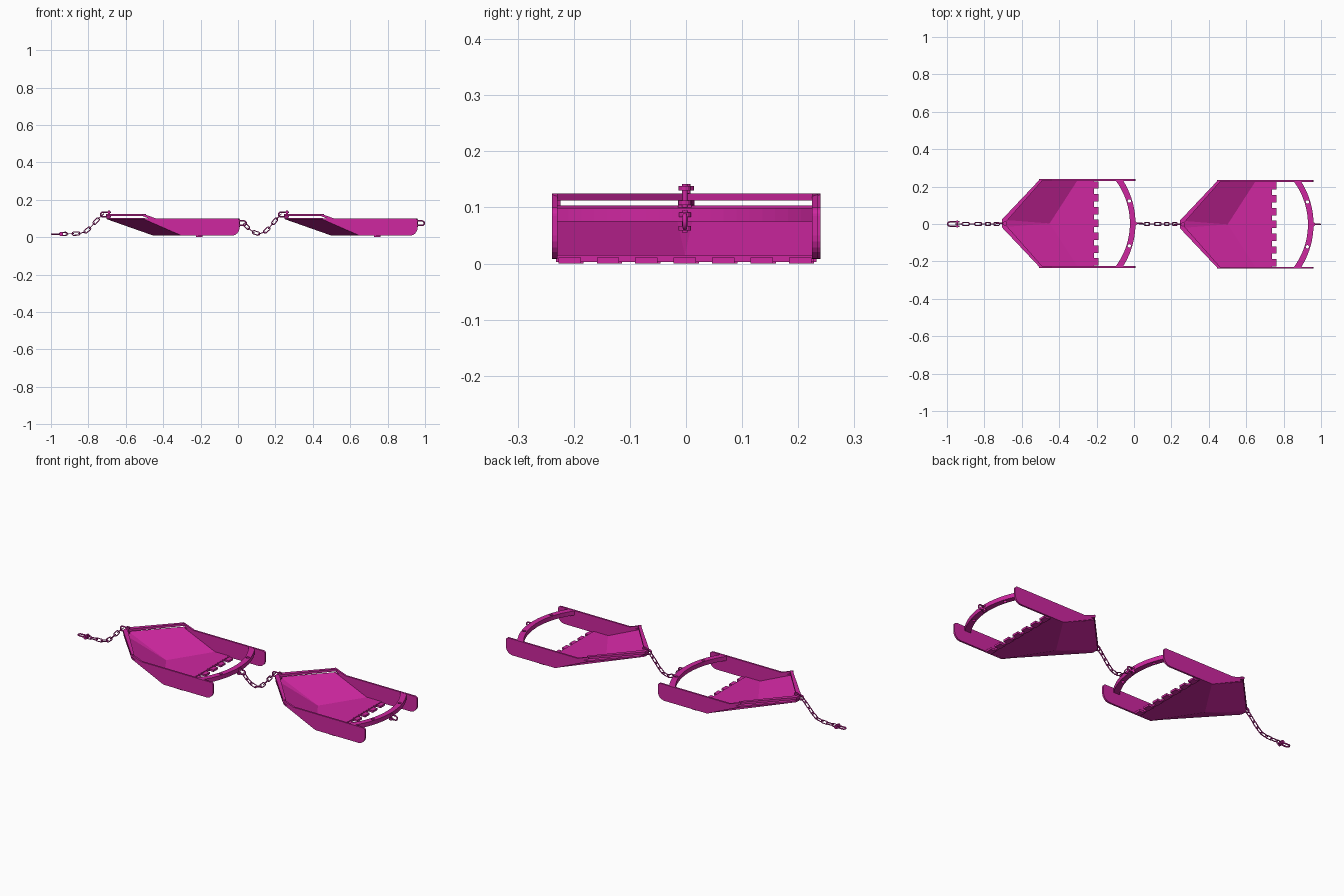
import bpy, bmesh, math
from mathutils import Vector, Matrix

if "Cube" in bpy.data.objects:
    bpy.data.objects.remove(bpy.data.objects["Cube"])

mat = bpy.data.materials.new("magenta")
mat.diffuse_color = (0.62, 0.02, 0.35, 1)
mat.use_nodes = True
mat.node_tree.nodes["Principled BSDF"].inputs["Base Color"].default_value = mat.diffuse_color


def finish(name, bm, smooth=False):
    bmesh.ops.recalc_face_normals(bm, faces=bm.faces)
    me = bpy.data.meshes.new(name)
    bm.to_mesh(me)
    bm.free()
    ob = bpy.data.objects.new(name, me)
    bpy.context.collection.objects.link(ob)
    me.materials.append(mat)
    if smooth:
        for p in me.polygons:
            p.use_smooth = True
    return ob


def prism(name, pts, offset):
    bm = bmesh.new()
    f = bm.faces.new([bm.verts.new(p) for p in pts])
    ext = bmesh.ops.extrude_face_region(bm, geom=[f])
    vs = [v for v in ext["geom"] if isinstance(v, bmesh.types.BMVert)]
    bmesh.ops.translate(bm, verts=vs, vec=offset)
    if len([g for g in bm.faces]) == len(pts) + 1:
        bm.faces.new([v for v in list(bm.verts)[:len(pts)]])
    return finish(name, bm)


def box(name, a, b):
    return prism(name, [(a[0], a[1], a[2]), (b[0], a[1], a[2]), (b[0], b[1], a[2]), (a[0], b[1], a[2])],
                 (0, 0, b[2] - a[2]))


def rod(name, a, b, r, n=12):
    a, b = Vector(a), Vector(b)
    bm = bmesh.new()
    rot = (b - a).to_track_quat('Z', 'Y').to_matrix().to_4x4()
    bmesh.ops.create_cone(bm, cap_ends=True, segments=n, radius1=r, radius2=r, depth=(b - a).length,
                          matrix=Matrix.Translation((a + b) / 2) @ rot)
    return finish(name, bm)


def tube(name, pts, r, closed=False, n=8):
    # sweeps a round section along a planar path
    pts = [Vector(p) for p in pts]
    normal = Vector()
    for i in range(1, len(pts) - 1):
        normal += (pts[i] - pts[0]).cross(pts[i + 1] - pts[0])
    normal.normalize()
    bm, rings, m = bmesh.new(), [], len(pts)
    for i, p in enumerate(pts):
        prev = pts[i - 1] if i or closed else p
        nxt = pts[(i + 1) % m] if i < m - 1 or closed else p
        side = (nxt - prev).normalized().cross(normal)
        rings.append([bm.verts.new(p + r * (side * math.cos(t) + normal * math.sin(t)))
                      for t in [2 * math.pi * k / n for k in range(n)]])
    for i in range(m if closed else m - 1):
        A, B = rings[i], rings[(i + 1) % m]
        for k in range(n):
            bm.faces.new((A[k], A[(k + 1) % n], B[(k + 1) % n], B[k]))
    if not closed:
        bm.faces.new(rings[0])
        bm.faces.new(rings[-1])
    return finish(name, bm, True)


def chain(name, path, count):
    # oval links, each turned a quarter turn from the last
    path = [Vector(p) for p in path]
    lens = [(b - a).length for a, b in zip(path, path[1:])]
    total = sum(lens)

    def at(s):
        for a, b, l in zip(path, path[1:], lens):
            if s <= l:
                return a.lerp(b, s / l)
            s -= l
        return path[-1].copy()
    pitch = total / count
    for i in range(count):
        p, q = at(i * pitch), at((i + 1) * pitch)
        d = (q - p).normalized()
        y = Vector((0, 1, 0))
        side = y if i % 2 else d.cross(y)
        w, half = 0.009, max(pitch / 2 - 0.005, 0.004)
        pts = []
        for k in range(12):
            t = 2 * math.pi * (k + 0.5) / 12
            shift = half if math.cos(t) > 0 else -half
            pts.append((p + q) / 2 + d * (shift + w * math.cos(t)) + side * w * math.sin(t))
        tube(name, pts, 0.0028, True, 6)


def shackle(name, base, bow, axis, length, w):
    # U-shaped bow with a headed cross pin
    base, bow, axis = Vector(base), Vector(bow), Vector(axis)
    pts = [base + axis * w]
    for k in range(9):
        t = math.pi / 2 - math.pi * k / 8
        pts.append(base + bow * (length - w + w * math.cos(t)) + axis * w * math.sin(t))
    pts.append(base - axis * w)
    tube(name + "_bow", pts, 0.004)
    rod(name + "_pin", base - axis * (w + 0.008), base + axis * (w + 0.008), 0.005)
    for s in (-1, 1):
        c = base + axis * w * s
        rod(name + "_eye", c - axis * 0.004, c + axis * 0.004, 0.011)


def scraper(dx, dy):
    def P(x, y, z):
        return Vector((x + dx, y + dy, z))
    # folded scoop: flat floor, two swept faces and a narrow nose
    bm = bmesh.new()
    c = bm.verts.new(P(-0.45, 0, 0.012))
    nose = {s: bm.verts.new(P(-0.70, 0.02 * s, 0.1)) for s in (-1, 1)}
    low = {s: bm.verts.new(P(-0.30, 0.232 * s, 0.012)) for s in (-1, 1)}
    back = {s: bm.verts.new(P(-0.215, 0.232 * s, 0.012)) for s in (-1, 1)}
    for s in (-1, 1):
        bm.faces.new((nose[s], bm.verts.new(P(-0.5, 0.232 * s, 0.1)), low[s], c))
    bm.faces.new((c, nose[1], nose[-1]))
    bm.faces.new((c, low[1], back[1], back[-1], low[-1]))
    ob = finish("scoop", bm)
    mod = ob.modifiers.new("thickness", 'SOLIDIFY')
    mod.thickness = 0.007
    mod.offset = 0
    # cutting edge and teeth
    box("cutting_edge", P(-0.222, -0.23, 0.003), P(-0.212, 0.23, 0.015))
    for i in range(7):
        y = (i - 3) * 0.0685
        box("tooth", P(-0.222, y - 0.02, 0), P(-0.188, y + 0.02, 0.011))
    for s in (-1, 1):
        # side runner with rounded tail
        prof = [(-0.5, 0.1), (-0.3, 0.008)]
        for cx, cz, r, a0 in ((-0.032, 0.05, 0.042, -90), (-0.005, 0.085, 0.015, 0)):
            prof += [(cx + r * math.cos(math.radians(a0 + k * 15)), cz + r * math.sin(math.radians(a0 + k * 15)))
                     for k in range(7)]
        prism("side_runner", [P(x, s * 0.227, z) for x, z in prof], (0, s * 0.01, 0))
        # raised rail over the swept edge, then its sloping leg
        prism("front_rail", [P(-0.705, 0, 0.112), P(-0.69, 0, 0.112),
                             P(-0.49, s * 0.227, 0.112), P(-0.50, s * 0.237, 0.112),
                             P(-0.705, s * 0.02, 0.112)], (0, 0, 0.013))
        prism("rail_leg", [P(-0.505, s * 0.227, 0.125), P(-0.505, s * 0.227, 0.112),
                           P(-0.465, s * 0.227, 0.096), P(-0.425, s * 0.227, 0.096)], (0, s * 0.01, 0))
    box("nose_post", P(-0.702, -0.012, 0.096), P(-0.688, 0.012, 0.114))
    # curved rear hoop with two holes
    ys = [-0.23 + 0.46 * k / 20 for k in range(21)]
    outer = [P(0.43 ** 1 - 0.42 + math.sqrt(0.43 ** 2 - y * y) - 0.43, y, 0.075) for y in ys]
    inner = [P(-0.02 + math.sqrt(0.385 ** 2 - y * y) - 0.385, y, 0.075) for y in reversed(ys)]
    hoop = prism("rear_hoop", outer + inner, (0, 0, 0.024))
    for s in (-1, 1):
        cut = rod("hole_cutter", P(-0.023, s * 0.12, 0.05), P(-0.023, s * 0.12, 0.12), 0.009, 16)
        cut.hide_render = True
        cut.hide_set(True)
        mod = hoop.modifiers.new("hole", 'BOOLEAN')
        mod.operation = 'DIFFERENCE'
        mod.object = cut
    # hitches at nose and tail
    shackle("nose_shackle", P(-0.688, 0, 0.121), (-1, 0, 0), (0, 0, 1), 0.045, 0.013)
    shackle("tail_shackle", P(0.008, 0, 0.075), (1, 0, 0), (0, 0, 1), 0.038, 0.012)


scraper(-0.002, 0.003)
scraper(0.954 - 0.004, -0.002)

# lead chain with its end shackle, and the linking chain
chain("lead_chain", [(-0.95, 0, 0.017), (-0.83, 0, 0.02), (-0.80, 0, 0.04), (-0.75, 0, 0.095), (-0.722, 0, 0.121)], 8)
shackle("lead_shackle", (-0.945, 0, 0.017), (-1, 0, 0), (0, 1, 0), 0.051, 0.011)
chain("link_chain", [(0.035, 0, 0.07), (0.07, 0, 0.032), (0.11, 0, 0.017), (0.15, 0, 0.03),
                     (0.20, 0, 0.09), (0.228, 0, 0.121)], 8)
